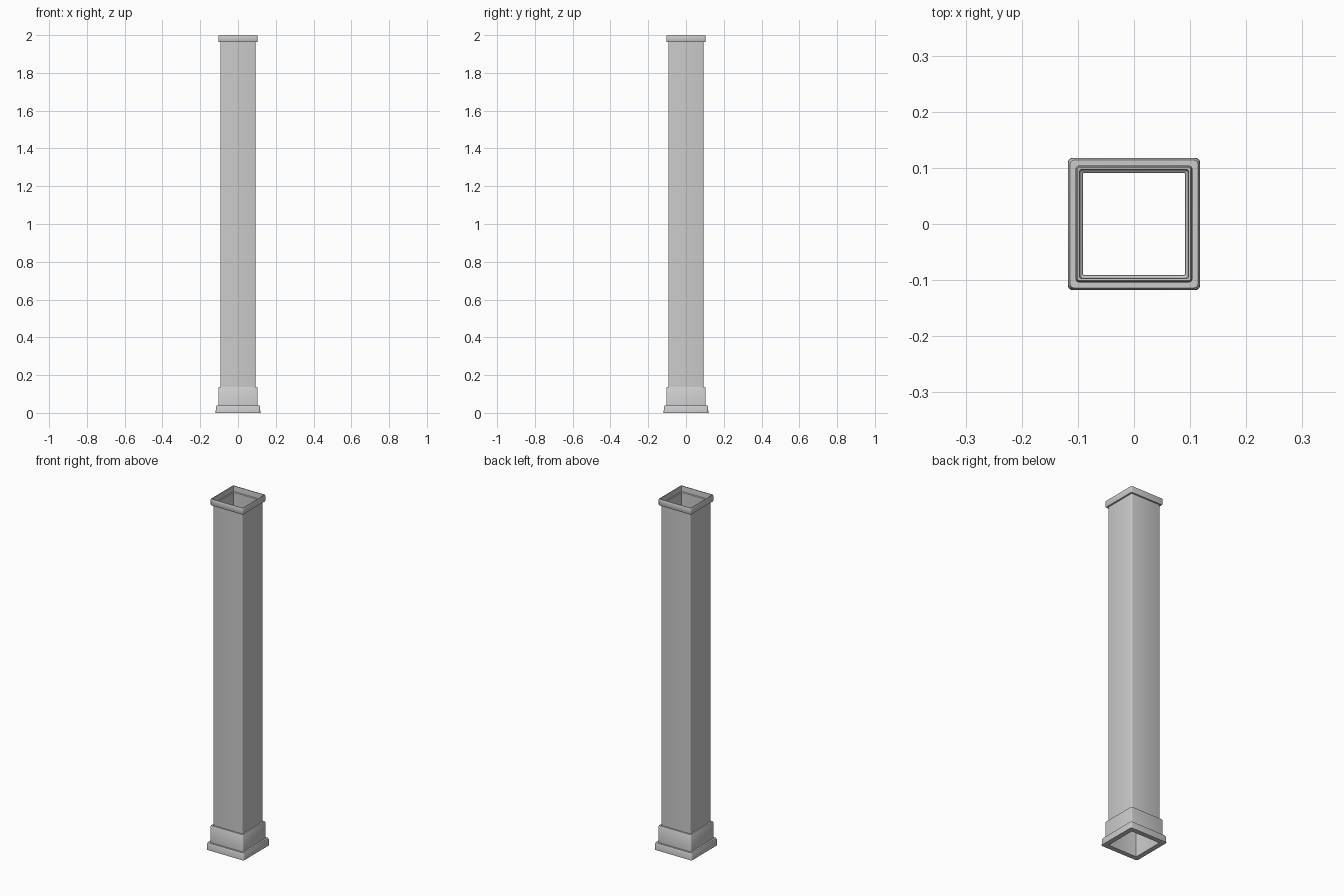
import bpy, bmesh, math

if "Cube" in bpy.data.objects:
    bpy.data.objects.remove(bpy.data.objects["Cube"])

SEG = 3  # segments per rounded corner


def ring(bm, half, z, r):
    """Rounded-square loop of vertices."""
    verts = []
    for q in range(4):
        mid = math.pi / 4 + q * math.pi / 2
        cx = math.copysign(half - r, math.cos(mid))
        cy = math.copysign(half - r, math.sin(mid))
        for s in range(SEG + 1):
            a = q * math.pi / 2 + s * math.pi / 2 / SEG
            verts.append(bm.verts.new((cx + r * math.cos(a), cy + r * math.sin(a), z)))
    return verts


def square_tube(name, profile):
    """Sweep a closed (half width, z, corner radius) profile round a square."""
    bm = bmesh.new()
    rings = [ring(bm, *p) for p in profile]
    n = len(rings[0])
    for k, a in enumerate(rings):
        b = rings[(k + 1) % len(rings)]
        for i in range(n):
            j = (i + 1) % n
            bm.faces.new((a[i], a[j], b[j], b[i]))
    bmesh.ops.recalc_face_normals(bm, faces=bm.faces[:])
    mesh = bpy.data.meshes.new(name)
    bm.to_mesh(mesh)
    bm.free()
    obj = bpy.data.objects.new(name, mesh)
    bpy.context.collection.objects.link(obj)
    bpy.ops.object.select_all(action='DESELECT')
    obj.select_set(True)
    bpy.context.view_layer.objects.active = obj
    bpy.ops.object.shade_smooth_by_angle(angle=math.radians(35))


IN = 0.0905  # half width of the open bore

# Long hollow shaft
square_tube("shaft", [
    (0.0925, 0.0, 0.005), (0.0925, 1.967, 0.005),
    (IN, 1.967, 0.0005), (IN, 0.0, 0.0005)])

# Stepped foot: wide plinth and collar
square_tube("base", [
    (0.118, 0.0, 0.009), (0.1175, 0.032, 0.009), (0.114, 0.04, 0.008),
    (0.104, 0.04, 0.006), (0.104, 0.131, 0.006), (0.101, 0.136, 0.005),
    (0.092, 0.136, 0.004), (0.092, 0.0, 0.004)])

# Top cap: thin rim sloping inward to the bore
square_tube("cap", [
    (0.0915, 1.963, 0.004), (0.101, 1.963, 0.006), (0.103, 1.967, 0.006),
    (0.103, 1.996, 0.006), (0.101, 2.0, 0.005), (0.097, 2.0, 0.003),
    (0.095, 1.97, 0.002), (0.0915, 1.967, 0.001)])
